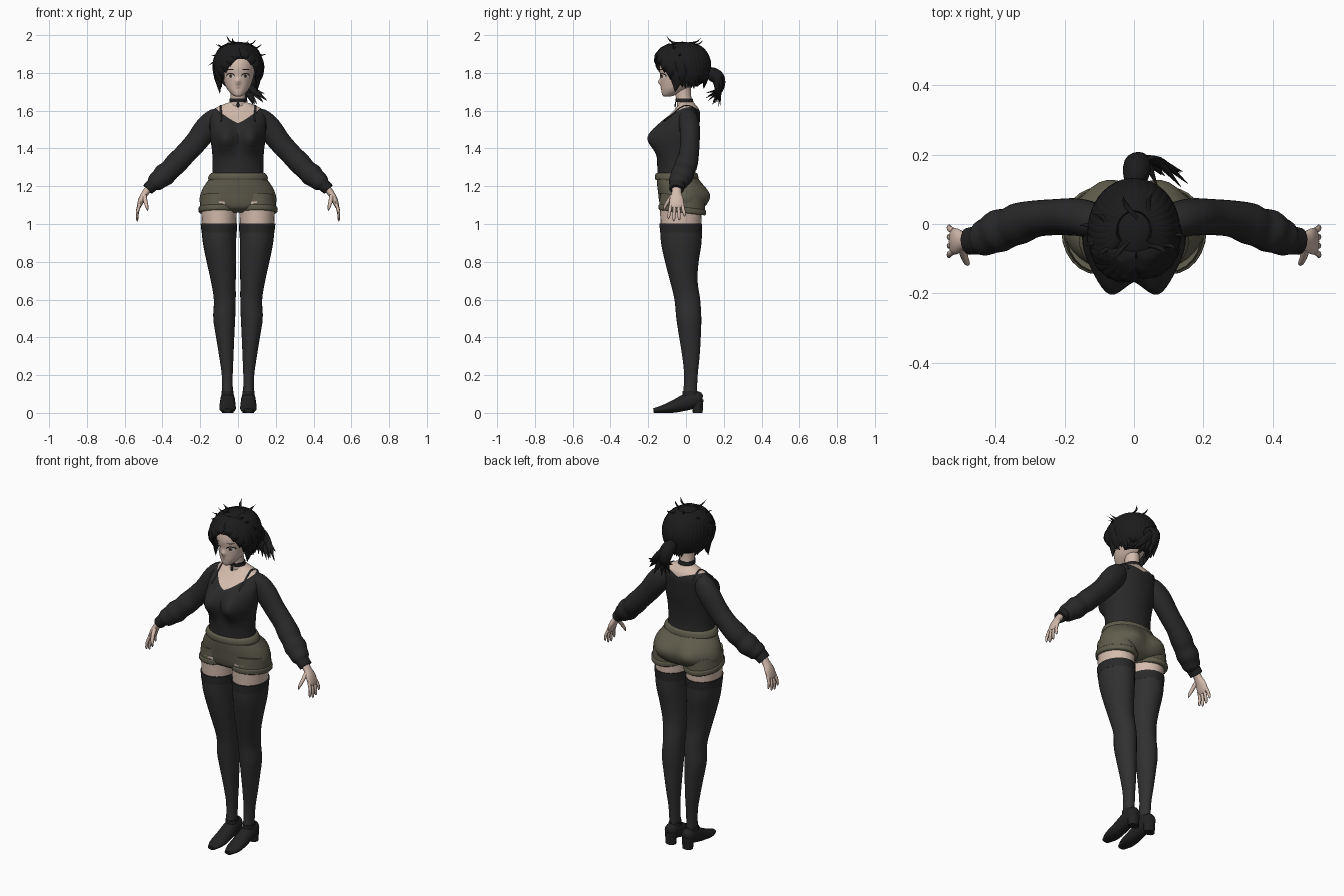
import bpy, bmesh, math, random
from mathutils import Vector
from mathutils.bvhtree import BVHTree

random.seed(4)
if "Cube" in bpy.data.objects:
    bpy.data.objects.remove(bpy.data.objects["Cube"])


def material(name, *rgb):
    m = bpy.data.materials.new(name)
    m.use_nodes = True
    m.diffuse_color = (*rgb, 1)
    bsdf = m.node_tree.nodes["Principled BSDF"]
    bsdf.inputs["Base Color"].default_value = (*rgb, 1)
    bsdf.inputs["Roughness"].default_value = 0.8
    return m


SKIN = material("skin", .66, .50, .42)
HAIR = material("black_hair", .011, .011, .012)
KNIT = material("charcoal_knit", .022, .022, .023)
STOCKING = material("stocking_grey", .03, .03, .031)
OLIVE = material("olive_cloth", .115, .108, .072)
LEATHER = material("black_leather", .016, .016, .017)
WHITE = material("eye_white", .75, .72, .68)
IRIS = material("brown_iris", .16, .09, .06)
LIPS = material("lips", .45, .24, .2)
X, Y, Z = Vector((1, 0, 0)), Vector((0, 1, 0)), Vector((0, 0, 1))


def spline(pts, steps):
    """Catmull-Rom samples through points of any dimension."""
    p = [Vector(q) for q in pts]
    p = [p[0] * 2 - p[1]] + p + [p[-1] * 2 - p[-2]]
    out = []
    for a, b, c, d in zip(p, p[1:], p[2:], p[3:]):
        for k in range(steps):
            t = k / steps
            out.append((b * 2 + (c - a) * t + (a * 2 - b * 5 + c * 4 - d) * t**2
                        + (b * 3 - a - c * 3 + d) * t**3) / 2)
    return out + [p[-2]]


def tube(bm, rings, ref=None, n=24, steps=4, shape=None):
    """Loft ellipses (x, y, z, ra, rb); without ref they stay horizontal."""
    s = spline(rings, steps)
    loops = []
    for i, q in enumerate(s):
        c, u, v = q.xyz if len(q) < 5 else Vector(q[:3]), X, Y
        if ref:
            t = (Vector(s[min(i + 1, len(s) - 1)][:3]) - Vector(s[max(i - 1, 0)][:3])).normalized()
            r = ref(c, t) if callable(ref) else ref
            u = (r - t * r.dot(t)).normalized()
            v = t.cross(u)
        loop = []
        for k in range(n):
            a = math.tau * k / n
            co = c + u * (max(q[3], .001) * math.cos(a)) + v * (max(q[4], .001) * math.sin(a))
            loop.append(bm.verts.new(shape(co) if shape else co))
        loops.append(loop)
    for a, b in zip(loops, loops[1:]):
        for k in range(n):
            bm.faces.new((a[k], a[k - 1], b[k - 1], b[k]))
    bm.faces.new(loops[0])
    bm.faces.new(loops[-1])


def finish(name, bm, *mats, mirror=False):
    bmesh.ops.recalc_face_normals(bm, faces=bm.faces)
    me = bpy.data.meshes.new(name)
    bm.to_mesh(me)
    ob = bpy.data.objects.new(name, me)
    bpy.context.collection.objects.link(ob)
    for m in mats:
        me.materials.append(m)
    if mirror:
        ob.modifiers.new("mirror", "MIRROR").use_mirror_merge = False
    bpy.context.view_layer.objects.active = ob
    bpy.ops.object.select_all(action="DESELECT")
    ob.select_set(True)
    bpy.ops.object.shade_smooth_by_angle(angle=math.radians(50))
    return ob


def part(name, mat, rings, mirror=False, **kw):
    bm = bmesh.new()
    tube(bm, rings, **kw)
    finish(name, bm, mat, mirror=mirror)
    return bm


def bump(co, x, z, wx, wz):
    return math.exp(-((abs(co.x) - x) / wx)**2 - ((co.z - z) / wz)**2)


# Legs, stockings and shoes
part("stocking", STOCKING, [
    (.055, .02, .08, .028, .036), (.057, .026, .2, .029, .036), (.062, .026, .3, .038, .046),
    (.068, .021, .4, .048, .057), (.073, .015, .5, .058, .066), (.07, .007, .6, .058, .068),
    (.078, -.012, .7, .066, .073), (.088, -.022, .8, .078, .089), (.098, -.025, .9, .088, .107),
    (.101, -.027, 1, .095, .111)], mirror=True)
part("stocking_band", KNIT, [(.1, -.027, .955, .093, .111), (.101, -.027, 1.003, .097, .113)], mirror=True)
part("thigh", SKIN, [(.1, -.027, .97, .09, .106), (.101, -.027, 1.12, .097, .113)], mirror=True)


def on_floor(co):
    return Vector((co.x, co.y, max(co.z, 0)))


part("shoe", LEATHER, [
    (.055, .088, .075, .02, .02), (.055, .065, .075, .036, .04), (.055, .01, .06, .04, .045),
    (.055, -.06, .035, .043, .034), (.055, -.12, .02, .042, .022), (.055, -.172, .012, .022, .012)],
    mirror=True, ref=X, shape=on_floor)
part("shoe_heel", LEATHER, [(.055, .062, 0, .03, .026), (.055, .06, .07, .034, .032)], mirror=True)
part("shoe_collar", LEATHER, [(.055, .03, .06, .036, .05), (.055, .022, .115, .031, .04)], mirror=True)


# Shorts
def seat(co):
    if co.y > 0:
        co.y += .03 * bump(co, .09, 1.15, .07, .06)
    return co


def tilt(co):
    co.z -= .12 * (co.y + .02)
    return co


part("shorts", OLIVE, [
    (0, -.02, 1.06, .1, .07), (0, -.02, 1.085, .185, .11), (0, -.018, 1.12, .203, .124),
    (0, -.02, 1.16, .198, .127), (0, -.03, 1.2, .18, .122), (0, -.045, 1.24, .152, .11),
    (0, -.05, 1.265, .138, .105)], n=48, shape=seat)
part("shorts_waistband", OLIVE, [
    (0, -.048, 1.232, .156, .112), (0, -.049, 1.245, .158, .115), (0, -.05, 1.265, .148, .111),
    (0, -.05, 1.272, .134, .1)], n=48)
part("shorts_leg", OLIVE, [(.104, -.02, 1.07, .101, .121), (.102, -.02, 1.15, .095, .118)],
     mirror=True, shape=tilt)
part("shorts_hem", OLIVE, [
    (.105, -.02, 1.06, .1, .12), (.105, -.02, 1.066, .104, .125), (.105, -.02, 1.084, .104, .125),
    (.105, -.02, 1.09, .1, .12)], mirror=True, shape=tilt)


# Torso with a slanted neckline cut into it
def bust(co):
    if co.y < -.04:
        co.y -= .062 * bump(co, .072, 1.455, .055, .075)
    return co


torso = bmesh.new()
tube(torso, [
    (0, -.05, 1.258, .136, .102), (0, -.052, 1.3, .134, .1), (0, -.05, 1.38, .137, .102),
    (0, -.045, 1.46, .147, .11), (0, -.03, 1.53, .15, .102), (0, -.005, 1.58, .145, .08),
    (0, .005, 1.61, .125, .062), (0, .005, 1.63, .085, .047), (0, 0, 1.645, .045, .04)],
    n=64, steps=5, shape=bust)
for s in (-1, 1):
    bmesh.ops.bisect_plane(torso, geom=torso.verts[:] + torso.edges[:] + torso.faces[:],
                           plane_co=(0, 0, 1.57), plane_no=(-s * .4, -.27, 1))
for f in torso.faces:
    c = f.calc_center_median()
    f.material_index = int(c.z > 1.57 + .4 * abs(c.x) + .27 * c.y)
finish("sweater", torso, KNIT, SKIN)
part("neck", SKIN, [(0, .003, 1.6, .06, .05), (0, -.005, 1.64, .043, .043), (0, -.014, 1.68, .039, .041),
                    (0, -.02, 1.75, .042, .045)])
part("choker", LEATHER, [(0, -.007, 1.645, .046, .047), (0, -.011, 1.665, .044, .046)])
part("choker_pendant", LEATHER, [(0, -.057, 1.618, .002, .002), (0, -.057, 1.628, .008, .004),
                                 (0, -.055, 1.645, .003, .003)], n=10)

# Shoulder straps laid on the skin
skin_tree = BVHTree.FromBMesh(torso)
strap = []
for y, z in ((-.12, 1.55), (-.08, 1.58), (-.04, 1.61), (0, 1.63), (.04, 1.61), (.07, 1.58)):
    hit = skin_tree.find_nearest(Vector((.092, y, z)))[0]
    strap.append((*hit, .006, .004))
part("strap", LEATHER, strap, mirror=True, ref=X, n=8)

# Sleeves, cuffs and hands
part("sleeve", KNIT, [
    (.08, .008, 1.565, .03, .03), (.115, .01, 1.56, .05, .054), (.165, .02, 1.508, .054, .064),
    (.225, .02, 1.43, .052, .059), (.285, .015, 1.365, .053, .057), (.33, .002, 1.318, .06, .059),
    (.36, -.01, 1.287, .057, .055), (.39, -.02, 1.26, .062, .06), (.415, -.032, 1.238, .055, .052),
    (.44, -.043, 1.218, .05, .047), (.455, -.047, 1.205, .036, .034)], mirror=True, ref=Y)
part("cuff", LEATHER, [(.44, -.045, 1.22, .043, .036), (.478, -.05, 1.183, .039, .032)], mirror=True, ref=Y)
part("palm", SKIN, [
    (.46, -.048, 1.205, .026, .02), (.49, -.05, 1.165, .026, .018), (.508, -.05, 1.135, .036, .017),
    (.522, -.05, 1.1, .038, .013), (.526, -.05, 1.085, .03, .008)], mirror=True, ref=Y, n=16)
hand = bmesh.new()
for i, length in enumerate((.062, .075, .07, .05)):
    y = -.08 + .02 * i
    spread = y + (i - 1.5) * .008
    tube(hand, [(.52, y, 1.105, .009, .009), (.532, (y + spread) / 2, 1.1 - length / 2, .009, .008),
                (.534, spread, 1.1 - length, .007, .006), (.532, spread, 1.09 - length, .002, .002)],
         ref=Y, n=8, steps=3)
tube(hand, [(.495, -.07, 1.15, .012, .012), (.49, -.095, 1.12, .011, .01), (.482, -.112, 1.09, .008, .008),
            (.478, -.118, 1.07, .002, .002)], ref=X, n=8)
finish("fingers", hand, SKIN, mirror=True)


# Head and face
def nose(co):
    if co.y < -.06:
        co.y -= .014 * bump(co, 0, 1.752, .011, .016)
    return co


head = part("head", SKIN, [
    (0, -.1, 1.674, .012, .016), (0, -.09, 1.684, .03, .036), (0, -.065, 1.71, .054, .066),
    (0, -.045, 1.74, .07, .088), (0, -.03, 1.78, .082, .106), (0, -.025, 1.83, .093, .116),
    (0, -.02, 1.88, .09, .108), (0, -.02, 1.92, .06, .07), (0, -.02, 1.935, .01, .01)],
    n=72, steps=6, shape=nose)
face_tree = BVHTree.FromBMesh(head)


def plate(name, mat, x, z, w, h, lift, mirror=True):
    """Thin painted oval that follows the face."""
    bm = bmesh.new()
    rings = []
    for f in (.05, .5, 1):
        ring = []
        for k in range(16):
            a = math.tau * k / 16
            p = Vector((x + f * w * math.cos(a), -1, z + f * h * math.sin(a)))
            ring.append(bm.verts.new(face_tree.ray_cast(p, Y)[0] - Y * lift))
        rings.append(ring)
    bm.faces.new(rings[0])
    for a, b in zip(rings, rings[1:]):
        for k in range(16):
            bm.faces.new((a[k - 1], a[k], b[k], b[k - 1]))
    for f in bm.faces:
        f.normal_update()
        if f.normal.y > 0:
            f.normal_flip()
    finish(name, bm, mat, mirror=mirror)


plate("lash", HAIR, .04, 1.786, .022, .014, .002)
plate("eye_white", WHITE, .04, 1.782, .019, .012, .003)
plate("iris", IRIS, .039, 1.783, .009, .011, .004)
plate("pupil", HAIR, .039, 1.784, .004, .005, .005)
plate("eyebrow", HAIR, .042, 1.818, .02, .003, .003)
plate("mouth", LIPS, 0, 1.72, .014, .003, .002, mirror=False)

# Hair cap, open at the face and the nape
CENTRE, RADII = Vector((0, -.02, 1.835)), Vector((.122, .142, .13))
cap = bmesh.new()
bmesh.ops.create_uvsphere(cap, u_segments=48, v_segments=32, radius=1)
for v in cap.verts:
    v.co = v.co * RADII + CENTRE
bmesh.ops.delete(cap, context="FACES", geom=[
    f for f in cap.faces for c in [f.calc_center_median()]
    if c.z < (1.76 if c.y < 0 else 1.725) or (c.y < -.07 and c.z < 1.87)])
finish("hair_cap", cap, HAIR)


def on_head(az, z, s=1):
    """Scalp point at a compass angle from the front and a height."""
    h = (z - CENTRE.z) / RADII.z
    r = math.sqrt(max(1 - h * h, .01 if h > 0 else .72)) * s
    a = math.radians(az)
    return Vector((RADII.x * r * math.sin(a), CENTRE.y - RADII.y * r * math.cos(a), z))


def lock(bm, pts, r, start=.6):
    widths = [start] + [1] * (len(pts) - 2) + [.06]
    tube(bm, [(*p, r * w, r * w * .5) for p, w in zip(pts, widths)], n=8, steps=5,
         ref=lambda c, t: t.cross(c - CENTRE + Vector((0, .001, .002))))


# Scalp locks combed back
comb = bmesh.new()
for i in range(24):
    az = 62 + i * 10.3
    pull = (180 - az) * .25
    lock(comb, [on_head(az * .9 + 18, 1.955), on_head(az, 1.92), on_head(az + pull * .3, 1.86),
                on_head(az + pull * .6, 1.79), on_head(az + pull, random.uniform(1.715, 1.75), .97)], .026)
finish("combed_locks", comb, HAIR)

# Fringe sweeping from a parting, with long side locks
fringe = bmesh.new()
for az, z in ((-8, 1.865), (-20, 1.835), (-32, 1.8), (-44, 1.765), (-56, 1.74), (-66, 1.69), (-80, 1.72),
              (20, 1.87), (34, 1.84), (48, 1.8), (60, 1.765), (72, 1.7), (86, 1.74)):
    top = (1.95 + z) / 2
    lock(fringe, [on_head(6, 1.945), on_head(az * .6, 1.925), on_head(az * .95, max(top, 1.86), 1.02),
                  on_head(az * 1.05, (top + z) / 2, 1.04), on_head(az, z, 1.02)], .028)
finish("fringe", fringe, HAIR)

# Low ponytail falling to one side
pony = bmesh.new()
tube(pony, [(0, .1, 1.8, .02, .02), (.005, .135, 1.795, .036, .036), (.01, .17, 1.77, .04, .036),
            (.015, .175, 1.72, .03, .026), (.02, .15, 1.67, .008, .008)], ref=X, n=16)
for i in range(15):
    x = random.uniform(-.01, .155)
    y = random.uniform(.1, .19)
    lock(pony, [Vector((0, .12, 1.79)), Vector((x * .2, .182, 1.77)), Vector((x * .5, .18, 1.715)),
                Vector((x, y, random.uniform(1.62, 1.7)))], .018)
finish("ponytail", pony, HAIR)

# Loose flyaway wisps
wisps = bmesh.new()
for az, z, rise in ((-75, 1.9, -.01), (-60, 1.93, .02), (-95, 1.87, -.03), (-40, 1.95, .045), (70, 1.92, .03),
                    (85, 1.89, .01), (60, 1.94, .035), (150, 1.94, .03), (200, 1.95, .035), (-110, 1.93, .02)):
    p = on_head(az, z)
    out = (p - CENTRE) * Vector((1, 1, 0))
    out.normalize()
    lock(wisps, [on_head(az * .8, z + .01, .95), p + out * .012 + Z * rise * .4, p + out * .04 + Z * rise], .007)
finish("wisps", wisps, HAIR)
